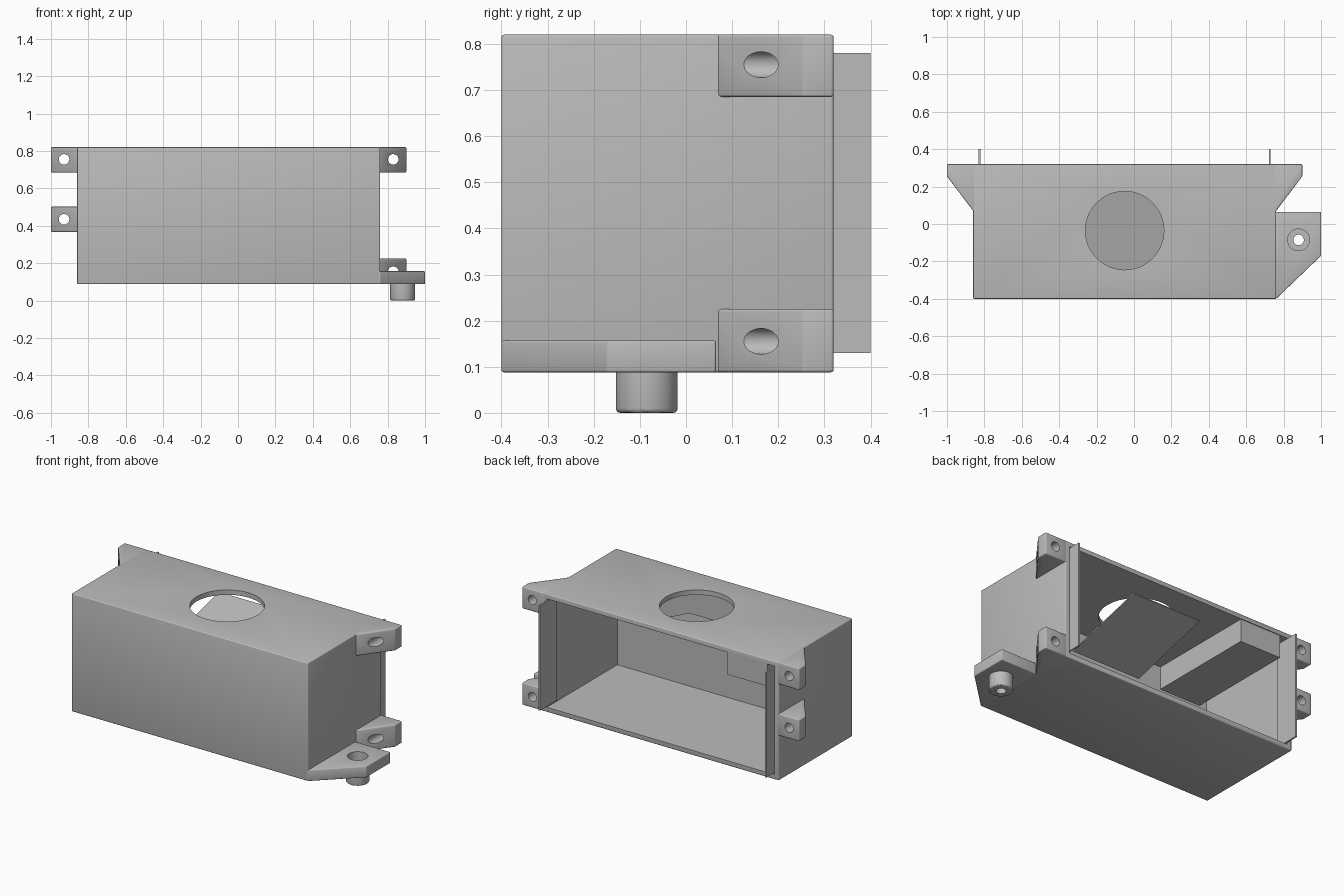
import bpy
import bmesh
from math import pi, atan2, hypot
from mathutils import Matrix

cube = bpy.data.objects.get("Cube")
if cube:
    bpy.data.objects.remove(cube, do_unlink=True)

grey = bpy.data.materials.new("plain grey")
grey.use_nodes = True
grey.diffuse_color = (0.5, 0.5, 0.5, 1)
grey.node_tree.nodes["Principled BSDF"].inputs["Base Color"].default_value = grey.diffuse_color


def make(name, bm):
    bmesh.ops.recalc_face_normals(bm, faces=bm.faces)
    mesh = bpy.data.meshes.new(name)
    bm.to_mesh(mesh)
    bm.free()
    mesh.materials.append(grey)
    ob = bpy.data.objects.new(name, mesh)
    bpy.context.collection.objects.link(ob)
    return ob


def prism(name, outline, z0, z1):
    bm = bmesh.new()
    base = bm.faces.new([bm.verts.new((x, y, z0)) for x, y in outline])
    top = bmesh.ops.extrude_face_region(bm, geom=[base])["geom"]
    verts = [v for v in top if isinstance(v, bmesh.types.BMVert)]
    bmesh.ops.translate(bm, verts=verts, vec=(0, 0, z1 - z0))
    return make(name, bm)


def block(name, x0, x1, y0, y1, z0, z1):
    return prism(name, [(x0, y0), (x1, y0), (x1, y1), (x0, y1)], z0, z1)


def cylinder(name, center, radius, depth, along_y=False):
    bm = bmesh.new()
    matrix = Matrix.Translation(center)
    if along_y:
        matrix = matrix @ Matrix.Rotation(pi / 2, 4, "X")
    bmesh.ops.create_cone(bm, cap_ends=True, segments=48, radius1=radius,
                          radius2=radius, depth=depth, matrix=matrix)
    return make(name, bm)


def apply(ob, mod):
    bpy.context.view_layer.objects.active = ob
    bpy.ops.object.modifier_apply(modifier=mod.name)


def bevel(ob, width):
    mod = ob.modifiers.new("soft edges", "BEVEL")
    mod.width, mod.segments, mod.limit_method = width, 3, "ANGLE"
    apply(ob, mod)


def combine(ob, other, operation="DIFFERENCE"):
    mod = ob.modifiers.new("combine", "BOOLEAN")
    mod.operation, mod.solver, mod.object = operation, "EXACT", other
    apply(ob, mod)
    bpy.data.objects.remove(other, do_unlink=True)


def smooth(ob):
    bpy.ops.object.select_all(action="DESELECT")
    ob.select_set(True)
    bpy.context.view_layer.objects.active = ob
    bpy.ops.object.shade_smooth_by_angle(angle=pi / 6)


LEFT, RIGHT, FRONT, BACK = 0.76, -0.86, -0.4, 0.32
BOTTOM, TOP, WALL = 0.088, 0.82, 0.03
HOLE = (-0.05, -0.035)

# Hollow housing, open at the back, with a round hole in the roof
housing = block("housing", RIGHT, LEFT, FRONT, BACK, BOTTOM, TOP)
bevel(housing, 0.006)
combine(housing, block("cavity", RIGHT + WALL, LEFT - WALL, FRONT + WALL, 0.6,
                       BOTTOM + WALL, TOP - WALL))
combine(housing, cylinder("roof_hole", (*HOLE, TOP), 0.21, 0.2))
smooth(housing)


# Tapered screw lugs beside the opening
def lug(name, wall_x, side, z0, z1, hole_z):
    tip, inner = wall_x + side * 0.14, wall_x - side * 0.01
    ob = prism(name, [(inner, 0.065), (wall_x, 0.07), (tip, 0.255),
                      (tip, BACK), (inner, BACK)], z0, z1)
    bevel(ob, 0.007)
    combine(ob, cylinder("screw_hole", (wall_x + side * 0.07, 0.2, hole_z),
                         0.028, 0.6, True))
    smooth(ob)


lug("upper_left_lug", LEFT, 1, 0.685, TOP, 0.755)
lug("lower_left_lug", LEFT, 1, BOTTOM, 0.225, 0.155)
lug("upper_right_lug", RIGHT, -1, 0.685, TOP, 0.755)
lug("middle_right_lug", RIGHT, -1, 0.367, 0.502, 0.435)

# Foot bracket with a hollow peg
PEG = (0.88, -0.085)
foot = prism("foot_bracket", [(LEFT - 0.01, FRONT), (LEFT, FRONT), (1, -0.17),
                              (1, 0.065), (LEFT - 0.01, 0.065)], BOTTOM, 0.157)
bevel(foot, 0.008)
peg = cylinder("peg", (*PEG, 0.06), 0.067, 0.12)
bevel(peg, 0.01)
combine(foot, peg, "UNION")
combine(foot, cylinder("counterbore", (*PEG, 0.14), 0.058, 0.18))
combine(foot, cylinder("peg_hole", (*PEG, 0.05), 0.028, 0.3))
smooth(foot)

# Thin locating ribs projecting from the opening
for name, x in (("left_rib", LEFT - WALL - 0.009), ("right_rib", RIGHT + WALL - 0.001)):
    block(name, x, x + 0.01, 0.24, 0.4, 0.13, 0.78)

# Block hanging from the roof inside
block("inner_block", -0.78, -0.5, FRONT + WALL, BACK - 0.005, 0.65, TOP - WALL)

# Sloping plate under the roof hole
drop, run = 0.135, 0.52
plate = block("sloping_plate", -0.235, 0.235, -hypot(run, drop) / 2,
              hypot(run, drop) / 2, -0.004, 0.004)
plate.location = (HOLE[0], -0.04, 0.675)
plate.rotation_euler.x = atan2(drop, run)
